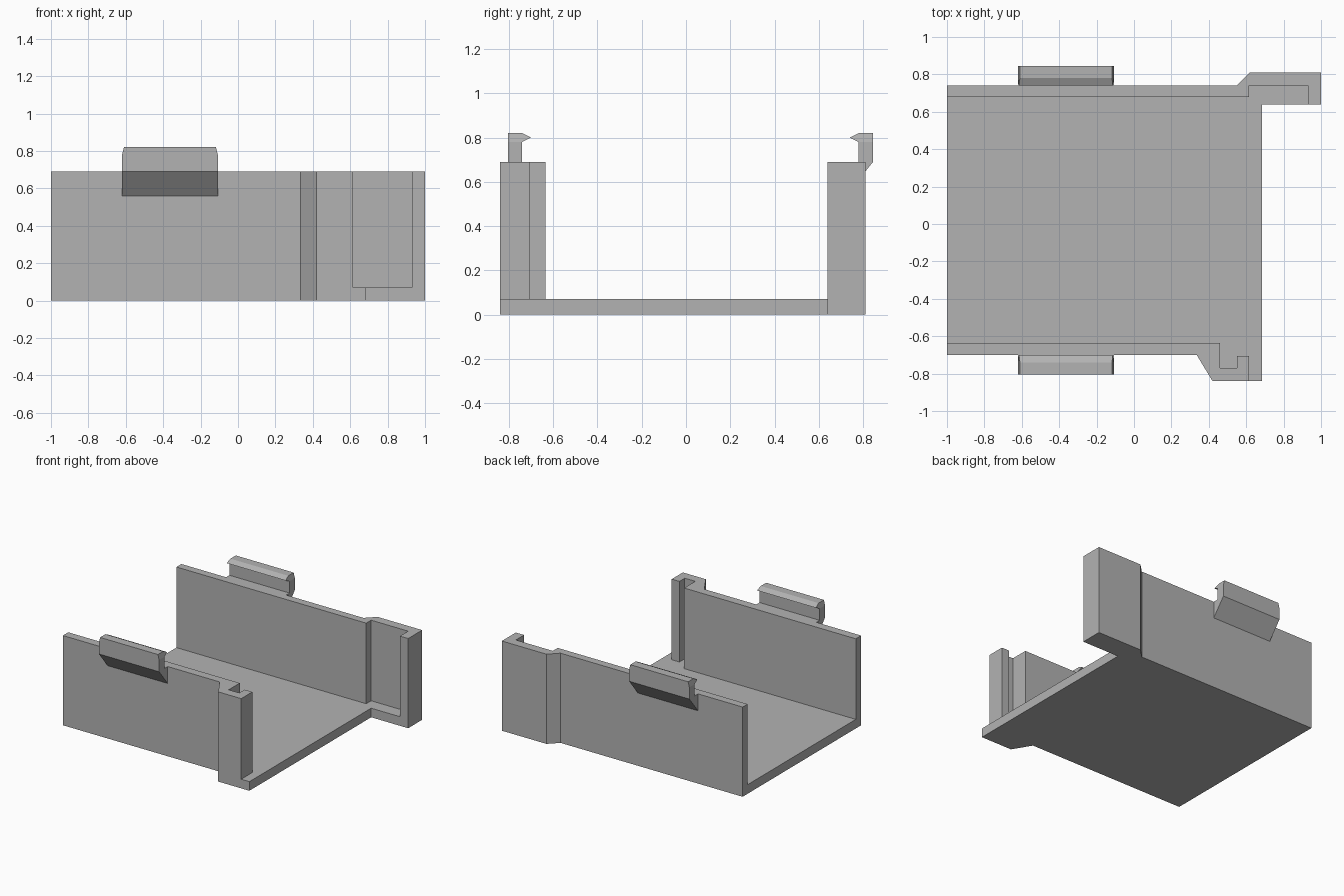
import bpy, bmesh

cube = bpy.data.objects.get("Cube")
if cube:
    bpy.data.objects.remove(cube, do_unlink=True)

grey = bpy.data.materials.new("light grey")
grey.use_nodes = True
grey.diffuse_color = (0.45, 0.45, 0.45, 1)
grey.node_tree.nodes["Principled BSDF"].inputs["Base Color"].default_value = grey.diffuse_color

FLOOR_TOP, WALL_TOP = 0.07, 0.69


def finish(bm, name):
    bmesh.ops.recalc_face_normals(bm, faces=bm.faces)
    mesh = bpy.data.meshes.new(name)
    bm.to_mesh(mesh)
    bm.free()
    mesh.materials.append(grey)
    obj = bpy.data.objects.new(name, mesh)
    bpy.context.collection.objects.link(obj)
    return obj


def extrude_plan(name, outline, z0, z1):
    """Raise a plan outline into a solid."""
    bm = bmesh.new()
    base = bm.faces.new([bm.verts.new((x, y, z0)) for x, y in outline])
    top = bmesh.ops.extrude_face_region(bm, geom=[base], use_keep_orig=True)["geom"]
    bmesh.ops.translate(bm, vec=(0, 0, z1 - z0),
                        verts=[v for v in top if isinstance(v, bmesh.types.BMVert)])
    return finish(bm, name)


def clip(name, wall_y, side):
    """Snap hook on the outside of a wall; ends taper slightly near the top."""
    lower = [(0, 0.56), (0.105, 0.69), (0.105, 0.78), (0.04, 0.78), (0.04, 0.69), (0, 0.69)]
    upper = [(0.04, 0.78), (0.105, 0.78), (0.105, 0.82), (0.04, 0.82), (0, 0.80)]
    bm = bmesh.new()
    for profile, shared in ((lower, 2), (upper, 0)):
        ends = []
        for x, inward in ((-0.62, 1), (-0.108, -1)):
            ring = [bm.verts.new((x + inward * max(0, z - 0.78) * 0.25,
                                  wall_y + side * d, z)) for d, z in profile]
            bm.faces.new(ring)
            ends.append(ring)
        a, b = ends
        for i in range(len(a)):
            j = (i + 1) % len(a)
            if i != shared:  # the two halves meet here
                bm.faces.new((a[i], a[j], b[j], b[i]))
    bmesh.ops.remove_doubles(bm, verts=bm.verts, dist=0.0001)
    return finish(bm, name)


# Floor plate with the widened front corner and the rear tab
extrude_plan("floor", [(-1, -0.70), (0.335, -0.70), (0.42, -0.84), (0.685, -0.84),
                       (0.685, 0.64), (1, 0.64), (1, 0.81), (0.62, 0.81),
                       (0.55, 0.74), (-1, 0.74)], 0, FLOOR_TOP)

# Front wall ending in a grooved post
extrude_plan("front_wall", [(-1, -0.70), (0.335, -0.70), (0.42, -0.84), (0.615, -0.84),
                            (0.615, -0.705), (0.55, -0.705), (0.55, -0.77),
                            (0.46, -0.77), (0.46, -0.635), (-1, -0.635)],
             FLOOR_TOP, WALL_TOP)

# Back wall stepping outward to a pocket with an end lip
extrude_plan("back_wall", [(-1, 0.68), (0.615, 0.68), (0.615, 0.74), (0.93, 0.74),
                           (0.93, 0.64), (1, 0.64), (1, 0.81), (0.62, 0.81),
                           (0.55, 0.74), (-1, 0.74)], FLOOR_TOP, WALL_TOP)

# Snap hooks
clip("front_clip", -0.70, -1)
clip("back_clip", 0.74, 1)
